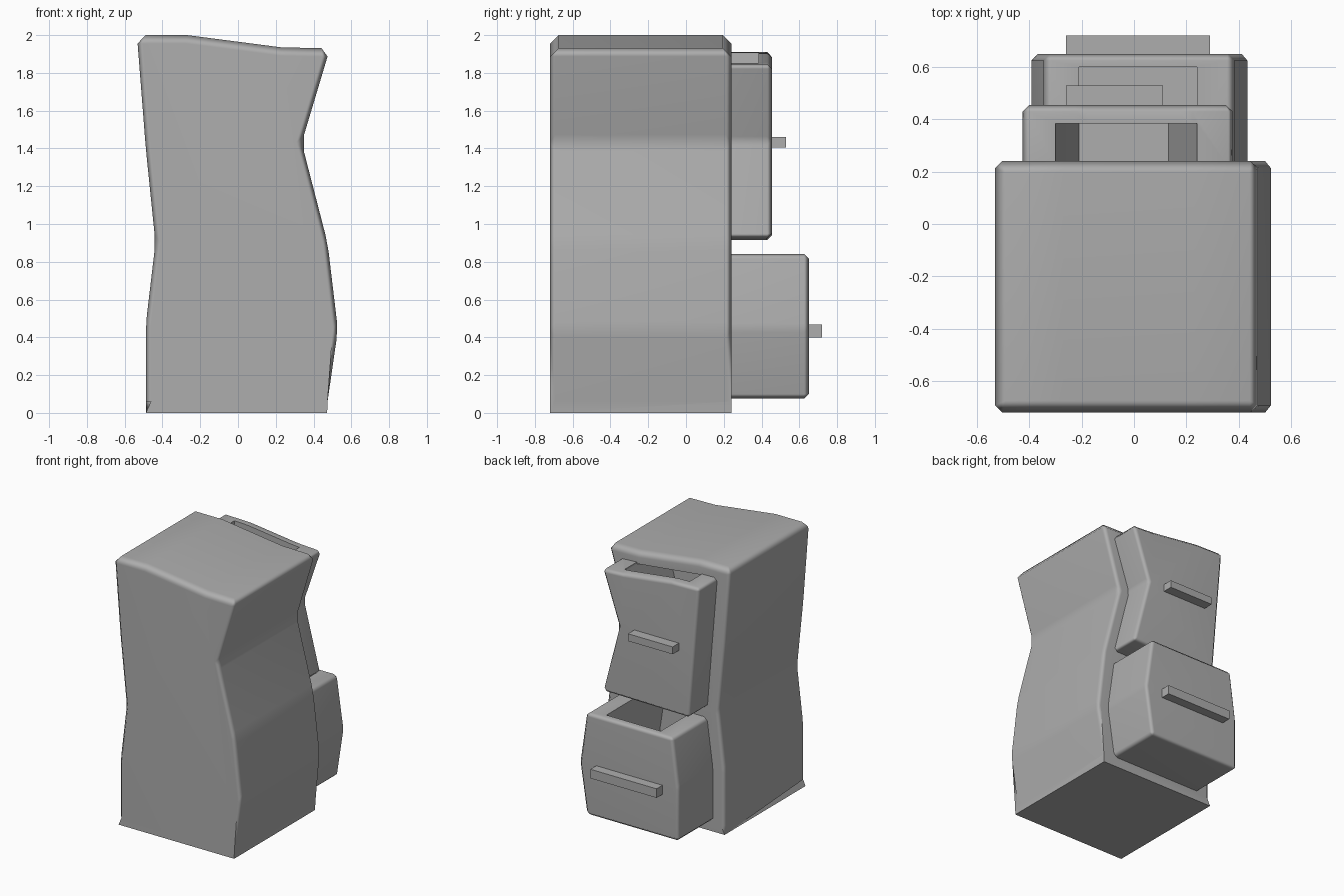
import bpy, bmesh

if "Cube" in bpy.data.objects:
    bpy.data.objects.remove(bpy.data.objects["Cube"])

grey = bpy.data.materials.new("mid grey")
grey.use_nodes = True
colour = (0.42, 0.42, 0.42, 1)
grey.diffuse_color = colour
grey.node_tree.nodes["Principled BSDF"].inputs["Base Color"].default_value = colour


def activate(obj):
    bpy.ops.object.select_all(action='DESELECT')
    obj.select_set(True)
    bpy.context.view_layer.objects.active = obj


def prism(name, outline, y0, y1, chamfer=0.0, weight=None):
    """Extrude an (x, z) outline along y; weight(a, b) scales each edge's chamfer."""
    bm = bmesh.new()
    face = bm.faces.new([bm.verts.new((x, y0, z)) for x, z in outline])
    for v in bmesh.ops.extrude_face_region(bm, geom=[face])["geom"]:
        if isinstance(v, bmesh.types.BMVert):
            v.co.y = y1
    bmesh.ops.recalc_face_normals(bm, faces=bm.faces)
    if chamfer:
        layer = bm.edges.layers.float.new("bevel_weight_edge")
        for e in bm.edges:
            e[layer] = weight(e.verts[0].co, e.verts[1].co)
    mesh = bpy.data.meshes.new(name)
    bm.to_mesh(mesh)
    bm.free()
    mesh.materials.append(grey)
    obj = bpy.data.objects.new(name, mesh)
    bpy.context.collection.objects.link(obj)
    if chamfer:
        activate(obj)
        bevel = obj.modifiers.new("Chamfer", 'BEVEL')
        bevel.limit_method, bevel.width, bevel.segments = 'WEIGHT', chamfer, 1
        bevel.use_clamp_overlap = False
        bpy.ops.object.modifier_apply(modifier=bevel.name)
        bpy.ops.object.shade_smooth_by_angle(angle=1.05)
    return obj


def hollow(obj, outline, y0, y1):
    """Cut a prism-shaped cavity out of an object."""
    cutter = prism("cavity_cutter", outline, y0, y1)
    cutter.hide_render = True
    activate(obj)
    cut = obj.modifiers.new("Hollow", 'BOOLEAN')
    cut.operation, cut.solver, cut.object = 'DIFFERENCE', 'EXACT', cutter
    bpy.ops.object.modifier_apply(modifier=cut.name)
    bpy.data.objects.remove(cutter)


def weight_normals(obj):
    obj.modifiers.new("Weighted normals", 'WEIGHTED_NORMAL').keep_sharp = True


BACK = 0.24     # plane the drawers come out of
INNER = -0.12   # how deep the drawer cavities reach into the cabinet


def body_weight(a, b):
    if max(a.z, b.z) < .07:
        return 0                                   # sharp base
    if abs(a.y - b.y) > .1:                        # edges running front to back
        return 0 if abs(a.x) < .3 and a.z > 1.9 else 1
    return 1 if min(a.z, b.z) > 1.9 else .6        # narrower upright edges


def drawer_weight(a, b):
    return 0 if max(a.y, b.y) < BACK else 1


# Crooked cabinet body
body = prism("cabinet_body",
             [(-.488, 0), (.472, 0), (.474, .06), (.529, .44), (.474, .9),
              (.337, 1.43), (.487, 1.93), (.23, 1.935), (-.27, 2.0),
              (-.535, 2.0), (-.488, 1.4), (-.437, .9), (-.488, .47), (-.488, .06)],
             -.72, BACK, .045, body_weight)


def drawer(name, outline, cavity, front, wall):
    """Open-topped box whose cavity carries on into the cabinet."""
    box = prism(name, outline, BACK - .02, front, .025, drawer_weight)
    (right, _), (left, _) = cavity[0], cavity[-1]
    hollow(box, cavity + [(left, 2.1), (right, 2.1)], BACK - .05, front - wall)
    hollow(body, cavity, INNER, BACK + .05)
    weight_normals(box)


# Drawers follow the slant of the cabinet sides
drawer("upper_drawer",
       [(-.345, .915), (.38, .925), (.247, 1.44), (.385, 1.845), (.2, 1.855),
        (-.2, 1.905), (-.428, 1.91), (-.385, 1.4)],
       [(.24, 1.84), (.13, 1.44), (.13, 1.04), (-.21, 1.04), (-.26, 1.4), (-.3, 1.9)],
       .455, .07)
drawer("lower_drawer",
       [(-.392, .075), (.38, .075), (.437, .45), (.38, .842), (-.342, .842), (-.392, .47)],
       [(.24, .835), (.3, .45), (.26, .2), (-.25, .2), (-.25, .47), (-.21, .835)],
       .65, .05)
weight_normals(body)

# Bar handles
for name, x0, x1, z0, z1, y0, y1 in (
        ("upper_handle", -.26, .11, 1.405, 1.46, .44, .53),
        ("lower_handle", -.26, .29, .40, .468, .63, .72)):
    prism(name, [(x0, z0), (x1, z0), (x1, z1), (x0, z1)], y0, y1)
